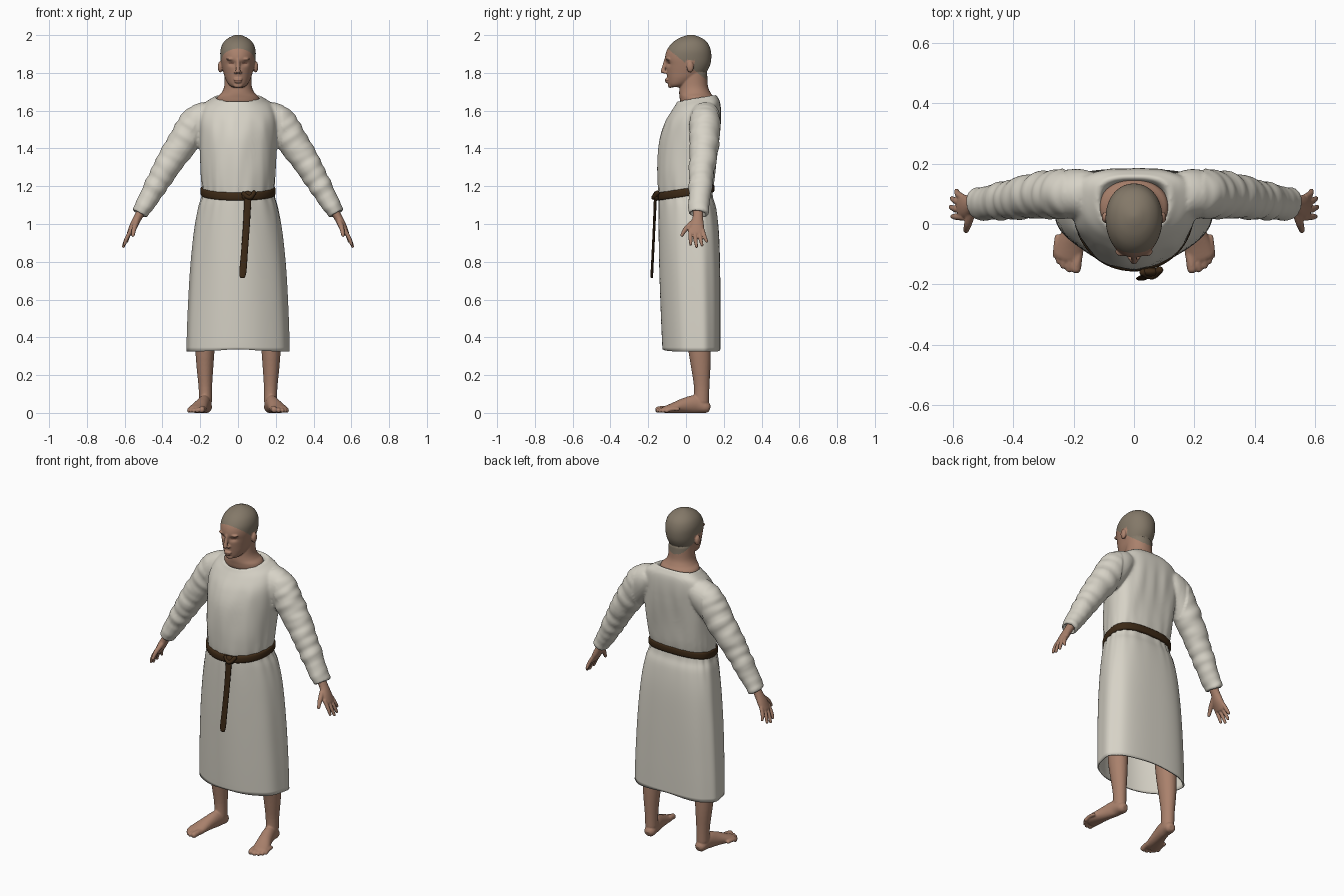
import bpy, bmesh, math
from mathutils import Vector, Matrix, noise

cube = bpy.data.objects.get("Cube")
if cube:
    bpy.data.objects.remove(cube, do_unlink=True)


def material(name, rgb):
    m = bpy.data.materials.new(name)
    m.use_nodes = True
    m.diffuse_color = (*rgb, 1)
    bsdf = m.node_tree.nodes["Principled BSDF"]
    bsdf.inputs["Base Color"].default_value = (*rgb, 1)
    bsdf.inputs["Roughness"].default_value = 0.8
    return m


LINEN = material("cream linen", (0.68, 0.65, 0.57))
SKIN = material("tan skin", (0.40, 0.22, 0.15))
HAIR = material("cropped grey hair", (0.23, 0.19, 0.14))
LEATHER = material("dark brown leather", (0.045, 0.022, 0.008))
SHADE = material("dark skin", (0.20, 0.095, 0.065))


def blend(rows, steps):
    """Smooth curve through rows of numbers."""
    out = []
    for i in range(len(rows) - 1):
        a, b = rows[max(i - 1, 0)], rows[i]
        c, d = rows[i + 1], rows[min(i + 2, len(rows) - 1)]
        for k in range(steps):
            t = k / steps
            out.append([q + 0.5 * t * (r - p + t * (2 * p - 5 * q + 4 * r - s + t * (3 * (q - r) + s - p)))
                        for p, q, r, s in zip(a, b, c, d)])
    return out + [list(rows[-1])]


def skin_rings(bm, rings, cap=True):
    loops = [[bm.verts.new(p) for p in ring] for ring in rings]
    n = len(loops[0])
    faces = [bm.faces.new((lo[i], lo[(i + 1) % n], hi[(i + 1) % n], hi[i]))
             for lo, hi in zip(loops, loops[1:]) for i in range(n)]
    if cap:
        faces += [bm.faces.new(loops[0][::-1]), bm.faces.new(loops[-1])]
    bmesh.ops.recalc_face_normals(bm, faces=faces)


def body(bm, rows, steps=5, n=72, back=2.6, tilt=0, mid=0.64, fold=None, cap=True):
    """Stacked level sections: height, half width, front y, back y."""
    rings = []
    for z, rx, yf, yb in blend(rows, steps):
        yc, ring = yf + mid * (yb - yf), []
        for i in range(n):
            a = math.tau * i / n
            c, s = math.cos(a), math.sin(a)
            e = 2 / (back if s > 0 else 2.05)
            f = 1 + (fold(a, z) if fold else 0)
            y = yc + f * (yb - yc if s > 0 else yc - yf) * math.copysign(abs(s) ** e, s)
            ring.append((f * rx * math.copysign(abs(c) ** e, c), y, z + tilt * (y - yc)))
        rings.append(ring)
    skin_rings(bm, rings, cap)


def tube(bm, rows, steps=4, n=20, ref=(0, 1, 0), rounded=True):
    """Oval sections along a path: x, y, z, radius across, radius along ref."""
    rows = blend(rows, steps)
    pts = [Vector(r[:3]) for r in rows]
    rings = []
    for i, r in enumerate(rows):
        t = (pts[min(i + 1, len(pts) - 1)] - pts[max(i - 1, 0)]).normalized()
        u = Vector(ref).cross(t).normalized()
        v = t.cross(u)

        def ring(shift, k):
            return [pts[i] + t * shift + u * (k * r[3] * math.cos(math.tau * j / n))
                    + v * (k * r[4] * math.sin(math.tau * j / n)) for j in range(n)]
        ends = [(0.5, 0.87), (0.85, 0.5)] if rounded else []
        reach = min(r[3], r[4])
        if i == 0:
            rings += [ring(-reach * s, k) for s, k in reversed(ends)]
        rings.append(ring(0, 1))
        if i == len(rows) - 1:
            rings += [ring(reach * s, k) for s, k in ends]
            if not rounded:  # hollow cuff
                rings += [ring(0.004, 0.72), ring(-0.025, 0.66)]
    skin_rings(bm, rings)


def ball(bm, loc, size):
    bmesh.ops.create_uvsphere(bm, u_segments=20, v_segments=12, radius=1,
                              matrix=Matrix.Translation(loc) @ Matrix.Diagonal((*size, 1)))


def smooth_shade(me):
    me.polygons.foreach_set("use_smooth", [True] * len(me.polygons))


def finish(name, bm, *mats, voxel=0, relax=3):
    me = bpy.data.meshes.new(name)
    bm.to_mesh(me)
    bm.free()
    ob = bpy.data.objects.new(name, me)
    bpy.context.collection.objects.link(ob)
    if voxel:  # fuse overlapping pieces into one skin
        mod = ob.modifiers.new("fuse", "REMESH")
        mod.mode, mod.voxel_size = "VOXEL", voxel
        mod = ob.modifiers.new("relax", "SMOOTH")
        mod.factor, mod.iterations = 0.5, relax
        dg = bpy.context.evaluated_depsgraph_get()
        fused = bpy.data.meshes.new_from_object(ob.evaluated_get(dg))
        ob.modifiers.clear()
        ob.data = fused
        bpy.data.meshes.remove(me)
        fused.name = name
    ob.data.materials.clear()
    for m in mats:
        ob.data.materials.append(m)
    smooth_shade(ob.data)
    return ob


def mirrored(ob):
    ob.modifiers.new("mirror", "MIRROR").use_mirror_merge = False


# Robe top: torso with both sleeves
def gather(a, z):
    return 0.02 * math.sin(19 * a + 2 * math.sin(3 * a)) * math.exp(-abs(z - 1.17) / 0.07)


bm = bmesh.new()
body(bm, [(1.15, .183, -.138, .132), (1.22, .192, -.148, .15), (1.35, .2, -.15, .168),
          (1.48, .206, -.138, .18), (1.57, .208, -.108, .184), (1.63, .185, -.072, .18),
          (1.66, .145, -.052, .166), (1.673, .122, -.046, .158), (1.664, .108, -.036, .146),
          (1.63, .1, -.02, .13)], tilt=0.17, back=2.8, fold=gather)
for side in (1, -1):
    sleeve = [(.15, .1, 1.585, .072, .075), (.22, .1, 1.535, .088, .084), (.3, .095, 1.42, .082, .078),
              (.385, .085, 1.29, .069, .068), (.46, .074, 1.16, .056, .06), (.52, .064, 1.055, .043, .054)]
    tube(bm, [(side * r[0], *r[1:]) for r in sleeve], steps=6, n=32, rounded=False)
top = finish("robe_top", bm, LINEN, voxel=0.008, relax=5)
for v in top.data.vertices:
    x, y, z = v.co
    if abs(x) > 0.23:   # crosswise sleeve wrinkles
        along = (abs(x) * 0.55 - z * 0.83) * 26
        w = 0.006 * noise.noise((along, y * 9, (abs(x) + z) * 5))
    else:               # lengthwise body folds
        w = 0.007 * noise.noise((x * 15, y * 12, z * 4)) * min(1, max(0, (1.66 - z) * 8))
    v.co += v.normal * w


# Robe skirt: open hanging shell
def drape(a, z):
    low = min(1, max(0, (1.15 - z) / 0.4))
    return gather(a, z) + 0.012 * low * math.sin(7 * a + 1.5 * math.sin(2 * a) + 0.6 * z)


bm = bmesh.new()
body(bm, [(1.2, .18, -.136, .13), (1.14, .19, -.141, .138), (1.08, .208, -.142, .156),
          (.95, .231, -.14, .171), (.75, .25, -.135, .178), (.5, .263, -.126, .18),
          (.325, .268, -.118, .179)], fold=drape, n=120, cap=False)
for v in bm.verts:
    if v.co.z < 0.34:
        v.co.z += 0.012 * math.exp(-(v.co.x / 0.12) ** 2)
skirt = finish("robe_skirt", bm, LINEN)
mod = skirt.modifiers.new("cloth_thickness", "SOLIDIFY")
mod.thickness, mod.offset = 0.008, 0

# Belt, knot and hanging strap
bm = bmesh.new()
body(bm, [(1.154, .176, -.132, .128), (1.153, .195, -.152, .147), (1.173, .199, -.157, .151),
          (1.193, .195, -.152, .147), (1.192, .176, -.132, .128)], tilt=0.15, n=96, steps=3)
finish("belt", bm, LEATHER)
bm = bmesh.new()
ball(bm, (.052, -.158, 1.148), (.032, .016, .026))
tube(bm, [(.03, -.16, 1.16, .012, .012), (.06, -.17, 1.14, .014, .012), (.085, -.152, 1.165, .012, .012)],
     ref=(0, 0, 1))
finish("belt_knot", bm, LEATHER)
bm = bmesh.new()
tube(bm, [(.052, -.162, 1.14, .019, .008), (.045, -.168, 1.0, .018, .007), (.034, -.175, .85, .018, .007),
          (.026, -.18, .75, .019, .007), (.023, -.181, .72, .014, .007)])
finish("belt_strap", bm, LEATHER)

# Hands: palm, four fingers and thumb
bm = bmesh.new()
tube(bm, [(.495, .064, 1.095, .024, .03), (.53, .063, 1.035, .022, .028), (.553, .058, .99, .021, .038),
          (.573, .056, .952, .015, .04)])
for y0, y1, x1, z1 in ((.088, .11, .588, .908), (.068, .085, .603, .888),
                       (.045, .056, .607, .88), (.022, .025, .601, .892)):
    tube(bm, [(.566, y0, .968, .011, .011), ((.578 + x1) / 2, (y0 + y1) / 2, (.955 + z1) / 2, .0105, .0105),
              (x1, y1, z1, .008, .008)], n=12)
tube(bm, [(.538, .04, 1.01, .015, .016), (.55, .0, .975, .013, .013), (.556, -.022, .94, .009, .009)], n=12)
mirrored(finish("hands", bm, SKIN, voxel=0.004, relax=2))

# Legs with bare feet and toes
bm = bmesh.new()
tube(bm, [(.155, .06, .75, .07, .078), (.165, .062, .52, .056, .062), (.174, .07, .36, .052, .061),
          (.175, .078, .25, .045, .052), (.173, .083, .14, .036, .041), (.172, .082, .06, .034, .04)], n=28)
tube(bm, [(.17, .1, .03, .032, .033), (.177, .05, .045, .048, .034), (.192, -.01, .038, .04, .038),
          (.21, -.07, .025, .027, .046), (.22, -.108, .018, .019, .046)], ref=(1, 0, 0), n=28)
for x0, x1, y1, r in ((.184, .192, -.148, .017), (.207, .215, -.149, .012), (.226, .234, -.138, .0115),
                      (.242, .249, -.122, .011), (.253, .26, -.103, .0105)):
    tube(bm, [(x0, y1 + .06, .02, r, r), (x1 - .003, y1 + .025, .02, r, r), (x1, y1, r, r, r)],
         ref=(1, 0, 0), n=12)
for v in bm.verts:
    v.co.z = max(v.co.z, 0.0)
mirrored(finish("legs", bm, SKIN, voxel=0.005, relax=2))

# Head and neck with nose, brow, lips, chin and ears
bm = bmesh.new()
body(bm, [(1.724, .03, -.086, -.02), (1.74, .05, -.094, .02), (1.77, .067, -.099, .07),
          (1.8, .077, -.103, .105), (1.84, .087, -.107, .127), (1.88, .093, -.111, .134),
          (1.92, .093, -.101, .131), (1.955, .081, -.077, .117), (1.98, .058, -.044, .091),
          (1.996, .028, -.006, .056), (2.002, .006, .02, .03)], back=2.1, mid=0.52)
body(bm, [(1.58, .12, .0, .13), (1.64, .117, -.028, .145), (1.672, .11, -.034, .145),
          (1.695, .087, -.036, .13), (1.73, .073, -.034, .116), (1.8, .07, -.03, .112)], back=2.1, mid=0.5)
tube(bm, [(0, -.107, 1.872, .008, .01), (0, -.117, 1.835, .009, .011), (0, -.122, 1.808, .012, .013)],
     ref=(1, 0, 0), n=14)
ball(bm, (0, -.1, 1.765), (.024, .012, .008))
ball(bm, (0, -.1, 1.753), (.02, .011, .007))
ball(bm, (0, -.083, 1.734), (.025, .013, .014))
for side in (1, -1):
    ball(bm, (side * .013, -.109, 1.803), (.009, .011, .008))
    ball(bm, (side * .036, -.092, 1.873), (.027, .016, .008))
    ball(bm, (side * .094, .022, 1.832), (.013, .019, .03))
head = finish("head", bm, SKIN, HAIR, SHADE, voxel=0.004, relax=3)
for v in head.data.vertices:   # eye sockets
    x, y, z = v.co
    if y < -0.04:
        v.co.y += 0.011 * math.exp(-((abs(x) - .034) / .019) ** 2 - ((z - 1.85) / .013) ** 2)
for p in head.data.polygons:
    x, y, z = p.center
    ear = abs(x) > .086 and -.002 < y < .046 and z < 1.868
    eye = ((abs(x) - .035) / .015) ** 2 + ((z - 1.851) / .005) ** 2 < 1
    mouth = abs(x) < .022 and abs(z - 1.759) < .003
    if z > 1.85 - 0.8 * y and z > 1.75 and not ear:
        p.material_index = 1
    elif y < -0.05 and (eye or mouth):
        p.material_index = 2
